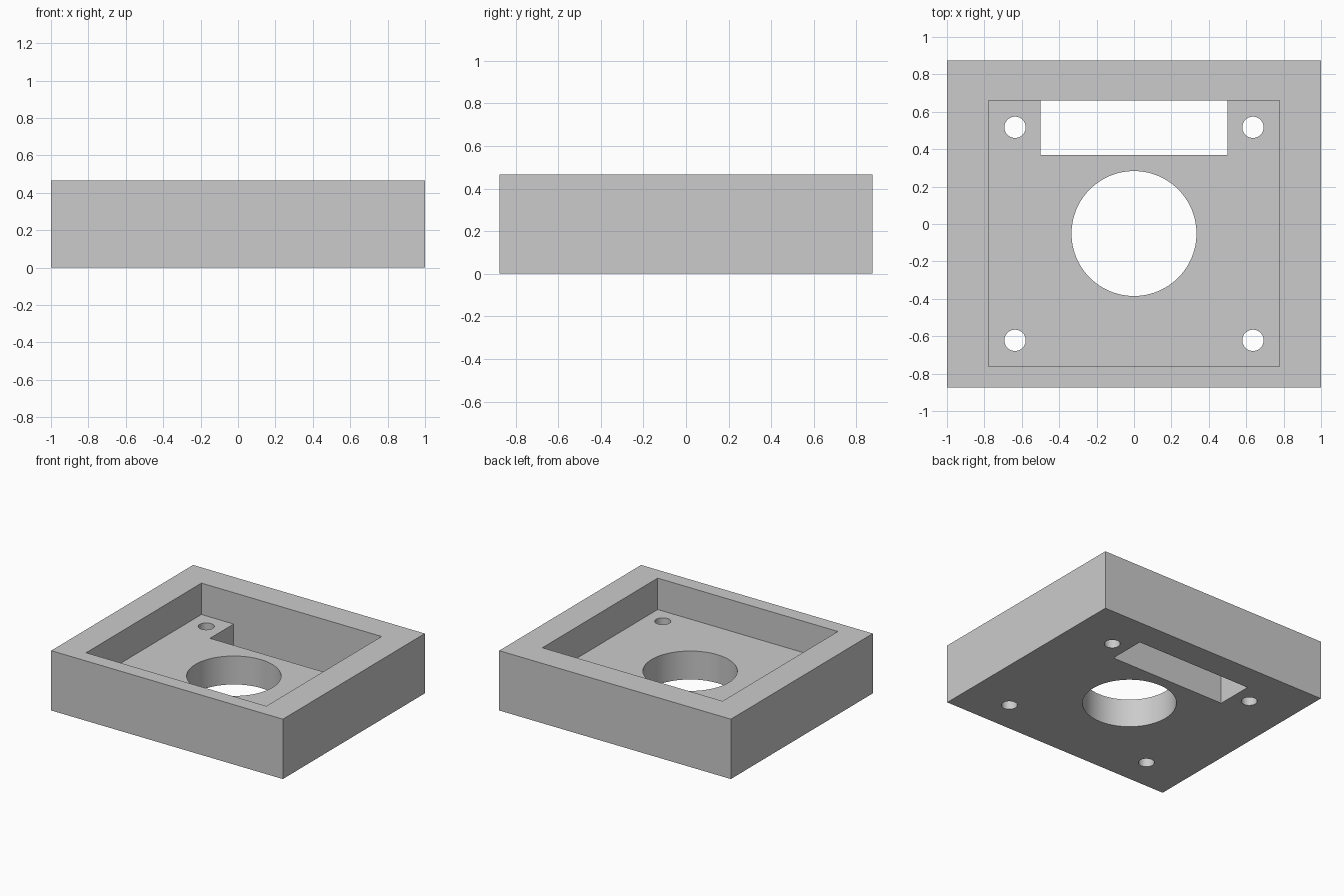
import bpy
import math

old = bpy.data.objects.get("Cube")
if old:
    bpy.data.objects.remove(old, do_unlink=True)

HEIGHT, FLOOR = 0.467, 0.222

grey = bpy.data.materials.new("plain grey")
grey.use_nodes = True
colour = (0.6, 0.6, 0.6, 1)
grey.diffuse_color = colour
grey.node_tree.nodes["Principled BSDF"].inputs["Base Color"].default_value = colour


def block(name, x, y0, y1, z0, z1):
    """Box symmetric in x, spanning the given y and z ranges."""
    bpy.ops.mesh.primitive_cube_add(size=1, location=(0, (y0 + y1) / 2, (z0 + z1) / 2))
    ob = bpy.context.object
    ob.name = name
    ob.scale = (2 * x, y1 - y0, z1 - z0)
    bpy.ops.object.transform_apply(location=True, rotation=False, scale=True)
    ob.data.materials.append(grey)
    return ob


def drill(name, x, y, radius, sides):
    """Vertical round cutter through the floor."""
    bpy.ops.mesh.primitive_cylinder_add(vertices=sides, radius=radius, depth=1,
                                        location=(x, y, 0.2))
    ob = bpy.context.object
    ob.name = name
    ob.data.materials.append(grey)
    return ob


def cut(target, cutter):
    """Subtract the cutter, then discard it."""
    cutter.hide_render = True
    mod = target.modifiers.new("cut", "BOOLEAN")
    mod.operation = "DIFFERENCE"
    mod.solver = "EXACT"
    mod.object = cutter
    bpy.ops.object.select_all(action="DESELECT")
    target.select_set(True)
    bpy.context.view_layer.objects.active = target
    bpy.ops.object.modifier_apply(modifier=mod.name)
    bpy.data.objects.remove(cutter, do_unlink=True)


# Solid body, then the open pocket
housing = block("housing", 1, -0.875, 0.875, 0, HEIGHT)
cut(housing, block("pocket_cutter", 0.778, -0.762, 0.66, FLOOR, 1))

# Slot flush with the back wall of the pocket
cut(housing, block("slot_cutter", 0.5, 0.369, 0.66, -0.2, 0.35))

# Large centre opening
cut(housing, drill("centre_cutter", 0, -0.051, 0.334, 96))

# Four corner screw holes
for x in (-0.636, 0.636):
    for y in (-0.622, 0.517):
        cut(housing, drill("screw_cutter", x, y, 0.057, 40))

# Round walls smooth, edges sharp
housing.select_set(True)
bpy.context.view_layer.objects.active = housing
bpy.ops.object.shade_smooth_by_angle(angle=math.radians(30))
